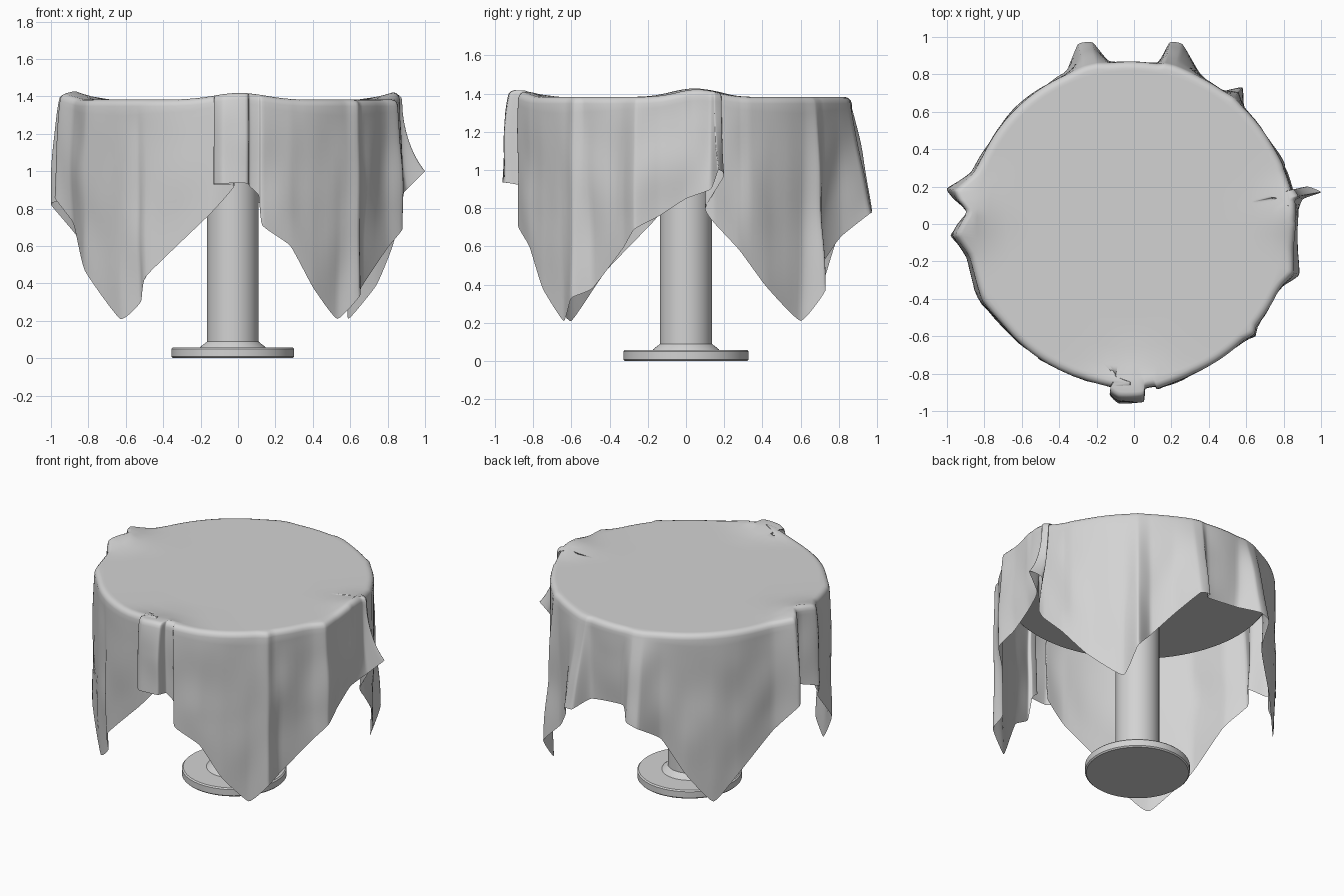
import bpy, bmesh, math
from mathutils import Vector, noise

if "Cube" in bpy.data.objects:
    bpy.data.objects.remove(bpy.data.objects["Cube"])

CX = -0.02          # table axis
RIM = 0.868         # cloth radius at the table edge
TOP = 1.382

grey = bpy.data.materials.new("plain_grey")
grey.diffuse_color = (0.65, 0.65, 0.65, 1)
grey.use_nodes = True
grey.node_tree.nodes["Principled BSDF"].inputs["Base Color"].default_value = grey.diffuse_color


def finish(name, bm):
    me = bpy.data.meshes.new(name)
    bm.to_mesh(me)
    bm.free()
    me.materials.append(grey)
    ob = bpy.data.objects.new(name, me)
    bpy.context.collection.objects.link(ob)
    bpy.ops.object.select_all(action='DESELECT')
    ob.select_set(True)
    bpy.context.view_layer.objects.active = ob
    return ob


def lathe(name, profile, n=96):
    """Turn an (r, z) profile, bottom to top, and cap both ends."""
    bm = bmesh.new()
    rings = [[bm.verts.new((CX - 0.008 + r * math.cos(2 * math.pi * i / n),
                            r * math.sin(2 * math.pi * i / n), z)) for i in range(n)]
             for r, z in profile]
    for a, b in zip(rings, rings[1:]):
        for i in range(n):
            j = (i + 1) % n
            bm.faces.new((a[i], a[j], b[j], b[i]))
    bm.faces.new(rings[0][::-1])
    bm.faces.new(rings[-1])
    finish(name, bm)
    bpy.ops.object.shade_smooth_by_angle(angle=math.radians(30))


# pedestal and round table top
lathe("foot_plate", [(0.32, 0), (0.328, 0.008), (0.328, 0.05), (0.32, 0.058)])
lathe("column", [(0.18, 0.05), (0.172, 0.062), (0.142, 0.085), (0.137, 0.09), (0.137, 1.31)])
lathe("table_top", [(0.825, 1.30), (0.832, 1.307), (0.832, 1.36), (0.825, 1.368)])

# hem of the square cloth, anticlockwise from the front fold (x, y, z)
hem = [
    (0.06, -0.87, 0.92), (0.11, -0.86, 0.87), (0.13, -0.88, 0.71), (0.28, -0.82, 0.60),
    (0.40, -0.75, 0.38), (0.53, -0.64, 0.21), (0.65, -0.60, 0.33), (0.66, -0.49, 0.38),
    (0.80, -0.33, 0.59), (0.88, -0.27, 0.69), (0.86, -0.14, 0.76), (0.86, 0.0, 0.85),
    (0.90, 0.13, 0.90), (1.0, 0.17, 1.0), (0.92, 0.20, 0.97), (0.86, 0.10, 0.80),
    (0.86, 0.15, 0.72), (0.82, 0.28, 0.58), (0.74, 0.42, 0.39), (0.59, 0.60, 0.21),
    (0.58, 0.73, 0.37), (0.46, 0.71, 0.50), (0.35, 0.81, 0.65), (0.26, 0.96, 0.77),
    (0.19, 0.97, 0.78), (0.12, 0.86, 0.83), (-0.12, 0.86, 0.85), (-0.22, 0.97, 0.80),
    (-0.30, 0.96, 0.77), (-0.37, 0.80, 0.66), (-0.50, 0.72, 0.42), (-0.63, 0.60, 0.22),
    (-0.74, 0.48, 0.40), (-0.86, 0.28, 0.65), (-1.0, 0.19, 0.82), (-0.96, 0.13, 0.84),
    (-0.88, 0.06, 0.89), (-0.98, -0.06, 0.86), (-0.88, -0.18, 0.72), (-0.82, -0.42, 0.47),
    (-0.63, -0.60, 0.21), (-0.52, -0.67, 0.30), (-0.49, -0.73, 0.44), (-0.15, -0.86, 0.77),
    (-0.02, -0.87, 0.92), (-0.13, -0.91, 0.93), (-0.08, -0.96, 0.935), (0.05, -0.95, 0.935),
]


def smooth_loop(pts, steps):
    """Closed, fairly tight cardinal spline through the points."""
    pts = [Vector(p) for p in pts]
    n, out = len(pts), []
    for i in range(n):
        a, b, c, d = (pts[(i + k) % n] for k in (-1, 0, 1, 2))
        m0, m1 = (c - a) * 0.22, (d - b) * 0.22
        for s in range(steps):
            t = s / steps
            out.append(b * (2 * t**3 - 3 * t**2 + 1) + m0 * (t**3 - 2 * t**2 + t)
                       + c * (3 * t**2 - 2 * t**3) + m1 * (t**3 - t**2))
    return out


def rim_lift(ang):
    """Cloth rides up over the edge at the front, left and right folds."""
    total = 0
    for deg, height, width in ((-88, 0.036, 13), (177, 0.045, 11), (4, 0.04, 10)):
        d = (math.degrees(ang) - deg + 180) % 360 - 180
        total += height * math.exp(-(d / width) ** 2)
    return total


# tablecloth: flat top, rounded edge, then folds widening down to the hem
curve = smooth_loop(hem, 6)
angles = []
for p in curve:
    a = math.atan2(p.y, p.x - CX)
    if angles:
        a = angles[-1] + (a - angles[-1] + math.pi) % (2 * math.pi) - math.pi
    angles.append(a)
N, W = len(angles), 16
wrapped = [angles[i % N] + 2 * math.pi * (i // N) for i in range(-W, N + W)]
even = [sum(wrapped[i:i + 2 * W + 1]) / (2 * W + 1) for i in range(N)]

bm = bmesh.new()
columns = []
DROP = 22
axis = Vector((CX, 0, 0))
for p, ang, soft in zip(curve, angles, even):
    out = Vector((math.cos(ang), math.sin(ang), 0))
    puff = max(0, math.hypot(p.x - CX, p.y) - RIM)
    # how much of each fold starts at the rim, and how late it opens
    if p.y > 0.6:
        keep, power = 0.1, 1.0
    elif p.x > 0.8 and p.y > 0:
        keep, power = 0.2, 2.5
    else:
        keep, power = 0.6, 0.8
    rim_r = RIM + keep * puff + 0.3 * rim_lift(ang)
    rim_z = TOP + rim_lift(ang)
    col = []
    for q in (0.25, 0.5, 0.66, 0.76, 0.82):
        a = soft if q < 0.8 else 0.5 * (soft + ang)
        lift = rim_lift(a) * max(0, (q - 0.7) / 0.16)
        col.append(Vector((CX + q * math.cos(a), q * math.sin(a), TOP + lift)))
    # rounded edge
    for k in range(4):
        a = k / 3 * math.pi / 2
        col.append(axis + out * (rim_r - 0.035 + 0.035 * math.sin(a))
                   + Vector((0, 0, rim_z - 0.035 + 0.035 * math.cos(a))))
    # hanging part with soft wrinkles
    start = col[-1].copy()
    for k in range(1, DROP + 1):
        u = k / DROP
        v = u ** power
        q = Vector((start.x + (p.x - start.x) * v, start.y + (p.y - start.y) * v,
                    start.z + (p.z - start.z) * u))
        ripple = 0.02 * noise.noise(Vector((q.x * 6, q.y * 6, q.z * 2.5)))
        col.append(q + out * math.sin(math.pi * u) * (0.005 + ripple))
    columns.append([bm.verts.new(v) for v in col])
centre = bm.verts.new((CX, 0, TOP))
for a, b in zip(columns, columns[1:] + columns[:1]):
    bm.faces.new((centre, a[0], b[0]))
    for k in range(len(a) - 1):
        bm.faces.new((a[k], a[k + 1], b[k + 1], b[k]))
finish("tablecloth", bm)
bpy.ops.object.shade_smooth()
